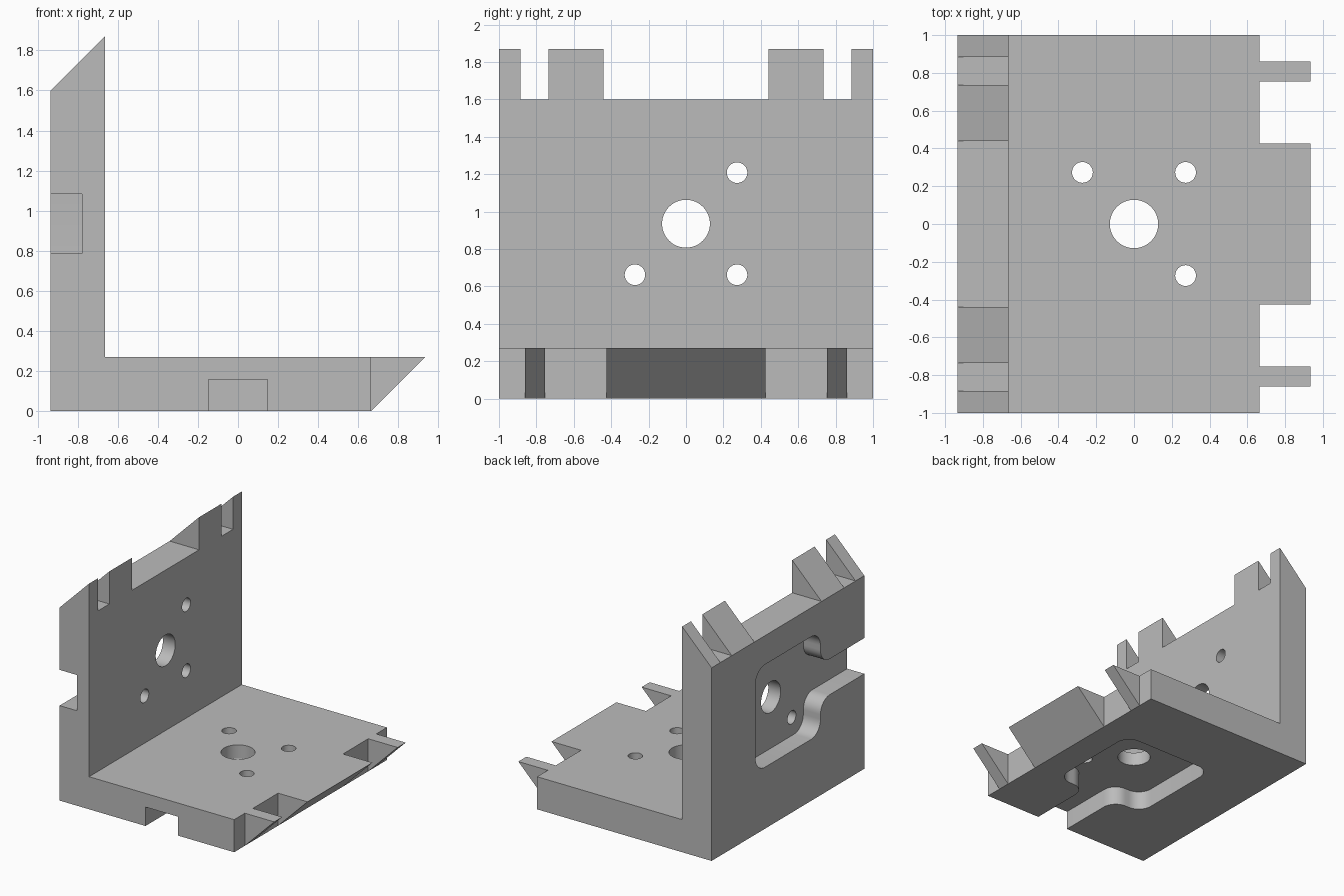
import bpy, bmesh, math
from mathutils import Vector

old = bpy.data.objects.get("Cube")
if old:
    bpy.data.objects.remove(old, do_unlink=True)

E = 0.935          # half width and plate centre height
T = 0.27           # plate thickness
N = E - T          # inner end of the teeth

grey = bpy.data.materials.new("plain_grey")
grey.use_nodes = True
grey.diffuse_color = (0.5, 0.5, 0.5, 1)
grey.node_tree.nodes["Principled BSDF"].inputs["Base Color"].default_value = (0.5, 0.5, 0.5, 1)


# Each plate has its own frame: u along it, v across it, w inward from its outer face
def on_base(u, v, w):
    return Vector((u, v, w))


def on_wall(u, v, w):
    return Vector((w - E, v, E - u))


def prism(bm, points, offset):
    """Extrude a closed outline into a solid."""
    face = bm.faces.new([bm.verts.new(p) for p in points])
    grown = bmesh.ops.extrude_face_region(bm, geom=[face], use_keep_orig=True)
    moved = [g for g in grown["geom"] if isinstance(g, bmesh.types.BMVert)]
    bmesh.ops.translate(bm, verts=moved, vec=offset)


def make_object(name, bm):
    bmesh.ops.recalc_face_normals(bm, faces=bm.faces)
    mesh = bpy.data.meshes.new(name)
    bm.to_mesh(mesh)
    bm.free()
    mesh.materials.append(grey)
    ob = bpy.data.objects.new(name, mesh)
    bpy.context.collection.objects.link(ob)
    return ob


def plate_prism(bm, frame, outline, w0, w1):
    prism(bm, [frame(u, v, w0) for u, v in outline], frame(0, 0, w1) - frame(0, 0, w0))


def rect(u0, u1, v0, v1):
    return [(u0, v0), (u1, v0), (u1, v1), (u0, v1)]


def circle(u, v, r, n):
    return [(u + r * math.cos(2 * math.pi * i / n), v + r * math.sin(2 * math.pi * i / n))
            for i in range(n)]


def rounded(corners, steps=8):
    """Replace right-angled corners (u, v, radius) with arcs."""
    out = []
    for i, (u, v, r) in enumerate(corners):
        p = Vector((u, v))
        if r == 0:
            out.append((u, v))
            continue
        a = (Vector(corners[i - 1][:2]) - p).normalized() * r
        b = (Vector(corners[(i + 1) % len(corners)][:2]) - p).normalized() * r
        for k in range(steps + 1):
            t = math.pi / 2 * k / steps
            out.append(tuple(p + a * (1 - math.sin(t)) + b * (1 - math.cos(t))))
    return out


# Right-angle body with mitred ends
bm = bmesh.new()
profile = [(-E, 0), (N, 0), (E, T), (-N, T), (-N, 2 * E), (-E, 2 * E - T)]
prism(bm, [Vector((x, -1, z)) for x, z in profile], Vector((0, 2, 0)))
bracket = make_object("angle_bracket", bm)

# Gaps between the interlocking teeth
bm = bmesh.new()
for v0, v1 in ((-1.1, -0.86), (-0.755, -0.425), (0.425, 0.755), (0.86, 1.1)):
    plate_prism(bm, on_base, rect(N, 1.1, v0, v1), -0.1, 0.4)
for v0, v1 in ((-0.885, -0.735), (-0.44, 0.44), (0.735, 0.885)):
    plate_prism(bm, on_wall, rect(-1.1, -N, v0, v1), -0.1, 0.4)
gaps = make_object("tooth_gap_cutter", bm)

# Rounded pocket with a channel running out to the front edge
S, C, R = 0.425, 0.148, 0.12
half = [(C, -1.1, 0), (C, -S, R), (S, -S, R), (S, S, R)]
outline = rounded(half + [(-u, v, r) for u, v, r in reversed(half)])
bm = bmesh.new()
for frame in (on_base, on_wall):
    plate_prism(bm, frame, outline, -0.1, 0.157)
pockets = make_object("pocket_cutter", bm)

# Central bore and three small holes through each plate
bm = bmesh.new()
H = 0.273
for frame in (on_base, on_wall):
    plate_prism(bm, frame, circle(0, 0, 0.128, 48), -0.1, 0.4)
    for u, v in ((-H, H), (H, H), (H, -H)):
        plate_prism(bm, frame, circle(u, v, 0.055, 32), -0.1, 0.4)
holes = make_object("hole_cutter", bm)

# Cut everything out of the body
bpy.ops.object.select_all(action='DESELECT')
bpy.context.view_layer.objects.active = bracket
bracket.select_set(True)
for cutter in (gaps, pockets, holes):
    cutter.hide_render = True
    mod = bracket.modifiers.new(cutter.name, 'BOOLEAN')
    mod.operation = 'DIFFERENCE'
    mod.solver = 'EXACT'
    mod.object = cutter
    bpy.ops.object.modifier_apply(modifier=mod.name)
    bpy.data.objects.remove(cutter, do_unlink=True)

bpy.ops.object.shade_smooth_by_angle(angle=math.radians(30))
